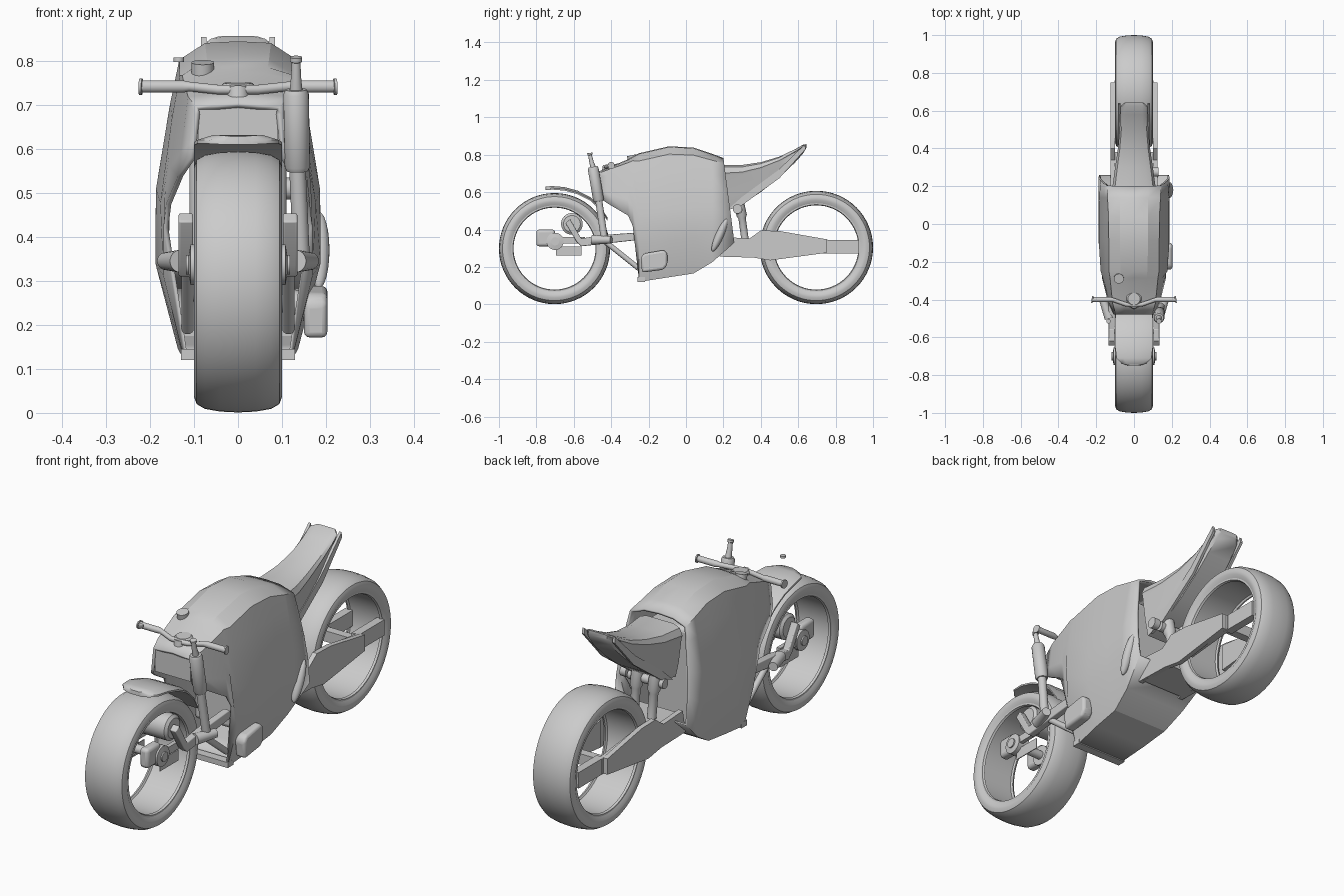
import bpy, bmesh, math
from mathutils import Vector


def finish(name, bm, angle=32, bevel=0):
    bmesh.ops.recalc_face_normals(bm, faces=bm.faces)
    me = bpy.data.meshes.new(name)
    bm.to_mesh(me)
    bm.free()
    ob = bpy.data.objects.new(name, me)
    bpy.context.collection.objects.link(ob)
    bpy.ops.object.select_all(action='DESELECT')
    ob.select_set(True)
    bpy.context.view_layer.objects.active = ob
    if bevel:
        m = ob.modifiers.new("bevel", 'BEVEL')
        m.width, m.segments, m.limit_method = bevel, 3, 'ANGLE'
    bpy.ops.object.shade_smooth_by_angle(angle=math.radians(angle))
    return ob


def mirror(ob):
    ob.modifiers.new("mirror", 'MIRROR')
    return ob


def loft(name, rings, caps=True, skip=None, **kw):
    """Bridge closed rings of equal length."""
    bm = bmesh.new()
    vs = [[bm.verts.new(p) for p in r] for r in rings]
    n = len(rings[0])
    for i in range(len(vs) - 1):
        for j in range(n):
            if skip and skip(i, j):
                continue
            k = (j + 1) % n
            bm.faces.new((vs[i][j], vs[i][k], vs[i + 1][k], vs[i + 1][j]))
    if caps:
        bm.faces.new(vs[0])
        bm.faces.new(vs[-1])
    return finish(name, bm, **kw)


def plate(name, yz, x0, x1, **kw):
    """Side profile extruded along x."""
    return loft(name, [[(x, y, z) for y, z in yz] for x in (x0, x1)], **kw)


def box(name, x, y, z, **kw):
    return plate(name, [(y[0], z[0]), (y[1], z[0]), (y[1], z[1]), (y[0], z[1])], x[0], x[1], **kw)


def tube(name, pts, radii, n=20):
    """Round bar through points, one radius per point."""
    pts = [Vector(p) for p in pts]
    rings = []
    a = (pts[-1] - pts[0]).normalized()
    u = a.orthogonal().normalized()
    v = a.cross(u)
    for p, r in zip(pts, radii):
        rings.append([p + r * (math.cos(t) * u + math.sin(t) * v)
                      for t in (2 * math.pi * k / n for k in range(n))])
    return loft(name, rings)


def wheel_ring(name, profile, y, z, n=64):
    """Spin an (x, radius) section about the axle."""
    rings = []
    for k in range(n + 1):
        t = 2 * math.pi * k / n
        rings.append([(x, y + r * math.cos(t), z + r * math.sin(t)) for x, r in profile])
    ob = loft(name, rings, caps=False)
    m = ob.modifiers.new("weld", 'WELD')
    m.merge_threshold = 0.0005
    return ob


# Hubless wheels: tyre and rim band
for tag, y, z, R in (("rear", 0.697, 0.304, 0.303), ("front", -0.703, 0.298, 0.297)):
    half = [(0.088, R - 0.07), (0.099, R - 0.05), (0.1, R - 0.035), (0.094, R - 0.019),
            (0.075, R - 0.008), (0.04, R - 0.002)]
    wheel_ring(tag + "_tyre", half + [(0, R)] + [(-x, r) for x, r in half[::-1]], y, z)
    rim = [(0.09, R - 0.066), (0.09, R - 0.074), (0.08, R - 0.078), (0.075, R - 0.07)]
    wheel_ring(tag + "_rim", rim + [(-x, r) for x, r in rim[::-1]], y, z)


# Body fairing: lofted shell, open at the lower front and at the back
def width(z):
    t = [(0.12, 0.13), (0.34, 0.188), (0.5, 0.188), (0.7, 0.155), (0.82, 0.13), (0.9, 0.12)]
    for (a, wa), (b, wb) in zip(t, t[1:]):
        if z <= b:
            return wa + (wb - wa) * (z - a) / (b - a)
    return 0.12


sections = [(-0.48, 0.705, 0.58, 0.62), (-0.42, 0.73, 0.54, 0.75), (-0.31, 0.775, 0.475, 0.87),
            (-0.285, 0.79, 0.42, 0.9), (-0.25, 0.808, 0.12, 0.94), (-0.09, 0.845, 0.145, 1),
            (0.04, 0.838, 0.165, 1), (0.14, 0.805, 0.225, 1), (0.2, 0.782, 0.33, 1)]
rings = []
for i, (y, zt, zb, s) in enumerate(sections):
    half = [(0.075 * s, zt - 0.004)]
    for t in (0.06, 0.2, 0.48, 0.72, 1):
        z = zt + (zb - zt) * t
        half.append((width(z) * s, z))
    ring = [(0, zt)] + half + [(-x, z) for x, z in half[::-1]]
    lean = 0.13 if i == len(sections) - 1 else 0
    rings.append([(x, y + lean * (zt - z), z) for x, z in ring])
body = loft("body_fairing", rings, caps=False, skip=lambda i, j: j == 6 and i < 4, angle=22)
m = body.modifiers.new("shell", 'SOLIDIFY')
m.thickness, m.offset = 0.012, -1
box("nose_panel", (-0.09, 0.09), (-0.475, -0.46), (0.59, 0.70))
box("engine_block", (-0.11, 0.11), (-0.17, 0.13), (0.25, 0.7), bevel=0.02)
box("front_sill", (-0.13, 0.13), (-0.26, -0.22), (0.12, 0.145))

# Seat with tail: narrow top pad over a tapering lower shell
seat = [(0.19, 0.745, 0.50, 0.115, 0.10), (0.30, 0.745, 0.535, 0.10, 0.09),
        (0.40, 0.76, 0.60, 0.085, 0.085), (0.50, 0.79, 0.68, 0.076, 0.08),
        (0.58, 0.828, 0.755, 0.073, 0.076), (0.625, 0.853, 0.805, 0.07, 0.066),
        (0.643, 0.857, 0.835, 0.05, 0.05)]
rings = []
for y, zt, zb, wt, wb in seat:
    h = zt - zb
    half = [(wt * 0.6, zt), (wt * 0.88, zt - 0.05 * h), (wt, zt - 0.18 * h), (wt * 0.96, zt - 0.24 * h),
            (wb * 0.96, zt - 0.7 * h), (wb * 0.8, zb)]
    rings.append([(x, y, z) for x, z in half + [(-x, z) for x, z in half[::-1]]])
loft("seat", rings)
# Raised trim along the seat's lower edges
trim = [(0.215, 0.50), (0.30, 0.53), (0.50, 0.675), (0.64, 0.83), (0.635, 0.855), (0.49, 0.715), (0.30, 0.575)]
mirror(plate("seat_trim", trim, 0.072, 0.084))

# Rear swingarm
arm = [(0.18, 0.255), (0.2, 0.36), (0.34, 0.352), (0.40, 0.395), (0.50, 0.392), (0.75, 0.348),
       (0.75, 0.275), (0.45, 0.235), (0.36, 0.25)]
mirror(plate("swingarm_plate", arm, 0.101, 0.124))
mirror(box("swingarm_tip", (0.062, 0.1), (0.74, 0.925), (0.272, 0.345)))
mirror(plate("swingarm_inner", [(0.5, 0.25), (0.5, 0.375), (0.76, 0.345), (0.76, 0.275)], 0.085, 0.103))
box("swingarm_bridge", (-0.115, 0.115), (0.2, 0.38), (0.253, 0.345))
box("swingarm_crossbar", (-0.09, 0.09), (0.71, 0.75), (0.285, 0.335))

# Twin rear shocks
for s, tag in ((1, "right"), (-1, "left")):
    x = 0.045 * s
    tube(tag + "_shock", [(x, 0.315, 0.35), (x, 0.30, 0.46), (x, 0.298, 0.475), (x, 0.275, 0.58)],
         [0.02, 0.02, 0.028, 0.028])
tube("shock_pivot", [(-0.09, 0.28, 0.505), (0.09, 0.28, 0.505)], [0.022, 0.022])
tube("side_knob", [(0.1, 0.275, 0.51), (0.13, 0.275, 0.51)], [0.025, 0.025])

# Front suspension arms and lower frame tubes
low = [(-0.25, 0.345), (-0.25, 0.385), (-0.45, 0.37), (-0.56, 0.352), (-0.62, 0.455), (-0.645, 0.435),
       (-0.585, 0.335), (-0.56, 0.31)]
mirror(plate("front_arm", low, 0.102, 0.135, bevel=0.004))
mirror(tube("frame_tube", [(0.115, -0.45, 0.35), (0.115, -0.25, 0.19)], [0.014, 0.014]))
mirror(tube("arm_boss", [(0.13, -0.50, 0.345), (0.165, -0.40, 0.345)], [0.026, 0.02]))

# Front hub hardware inside the wheel
tube("hub_roller", [(-0.1, -0.61, 0.43), (-0.09, -0.61, 0.43), (0.09, -0.61, 0.43), (0.1, -0.61, 0.43)],
     [0.045, 0.058, 0.058, 0.045], 28)
mirror(box("brake_caliper", (0.055, 0.1), (-0.8, -0.7), (0.31, 0.4), bevel=0.015))
mirror(tube("hub_disc", [(0.05, -0.7, 0.337), (0.108, -0.7, 0.337), (0.112, -0.7, 0.337), (0.118, -0.7, 0.337)],
            [0.046, 0.046, 0.022, 0.022], 28))
tube("hub_axle", [(-0.06, -0.7, 0.337), (0.06, -0.7, 0.337)], [0.02, 0.02])
mirror(plate("hub_link", [(-0.72, 0.325), (-0.72, 0.36), (-0.54, 0.36), (-0.54, 0.325)], 0.085, 0.104))
mirror(box("lower_bracket", (0.085, 0.089), (-0.695, -0.56), (0.26, 0.31)))

# Fork strut on the right, with its top stem
tube("fork_upper", [(0.132, -0.497, 0.735), (0.132, -0.496, 0.725), (0.135, -0.468, 0.56), (0.135, -0.466, 0.55)],
     [0.024, 0.029, 0.029, 0.024], 24)
tube("fork_lower", [(0.135, -0.467, 0.56), (0.145, -0.435, 0.34)], [0.019, 0.019])
tube("fork_stem", [(0.132, -0.496, 0.73), (0.132, -0.505, 0.76), (0.132, -0.513, 0.797), (0.132, -0.513, 0.799),
                   (0.132, -0.515, 0.809)], [0.015, 0.012, 0.01, 0.014, 0.014])
tube("left_knob", [(-0.135, -0.515, 0.798), (-0.135, -0.515, 0.808)], [0.012, 0.012])

# Handlebar, gauge and filler cap
mirror(tube("handlebar", [(0, -0.43, 0.735), (0.045, -0.425, 0.735), (0.11, -0.402, 0.742), (0.125, -0.4, 0.742),
                          (0.217, -0.4, 0.742), (0.218, -0.4, 0.742), (0.224, -0.4, 0.742)],
            [0.011, 0.011, 0.011, 0.014, 0.014, 0.019, 0.019]))
tube("gauge", [(0, -0.395, 0.72), (0, -0.395, 0.742), (0, -0.397, 0.75)], [0.04, 0.04, 0.032], 28)
tube("bar_clamp", [(0, -0.43, 0.68), (0, -0.42, 0.74)], [0.025, 0.025])
tube("filler_cap", [(-0.08, -0.282, 0.76), (-0.08, -0.29, 0.797)], [0.026, 0.026], 28)

# Front fender: curved strip with a rounded tip
strip = [(-0.75, 0.624, 0.03), (-0.74, 0.626, 0.065), (-0.71, 0.627, 0.092), (-0.65, 0.622, 0.1),
         (-0.58, 0.603, 0.1), (-0.51, 0.567, 0.1), (-0.46, 0.52, 0.097), (-0.42, 0.46, 0.09)]
loft("front_fender", [[(-w, y, z - 0.014), (-w, y, z - 0.006), (-w * 0.6, y, z + 0.005), (w * 0.6, y, z + 0.005),
                       (w, y, z - 0.006), (w, y, z - 0.014)] for y, z, w in strip], angle=50)

# Right-side exhaust pod, its pipe, and the bulged side vent
pod = [(-0.235, 0.17), (-0.12, 0.185), (-0.1, 0.21), (-0.1, 0.275), (-0.12, 0.29), (-0.225, 0.272), (-0.242, 0.25)]
plate("exhaust_pod", pod, 0.15, 0.203, bevel=0.014)
tube("exhaust_pipe", [(0.1, -0.17, 0.26), (0.18, -0.18, 0.23)], [0.03, 0.03])
bm = bmesh.new()
bmesh.ops.create_uvsphere(bm, u_segments=24, v_segments=12, radius=1)
vent = finish("side_vent", bm)
vent.location = (0.184, 0.18, 0.37)
vent.scale = (0.024, 0.022, 0.095)
vent.rotation_euler = (math.radians(-24), 0, 0)
